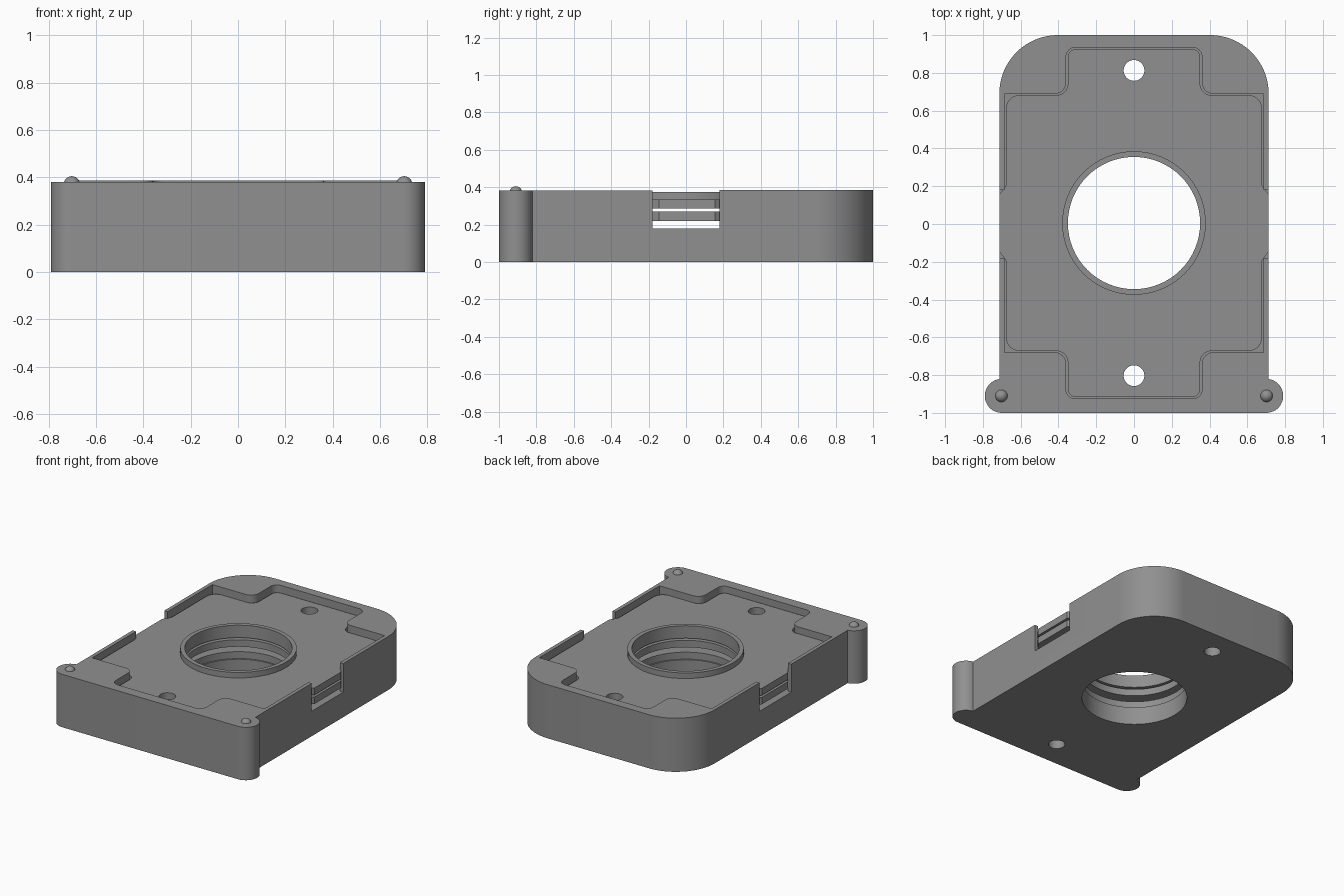
import bpy, bmesh, math
from mathutils import Vector

if "Cube" in bpy.data.objects:
    bpy.data.objects.remove(bpy.data.objects["Cube"])

grey = bpy.data.materials.new("grey plastic")
grey.diffuse_color = (0.28, 0.28, 0.28, 1)
grey.use_nodes = True
grey.node_tree.nodes["Principled BSDF"].inputs["Base Color"].default_value = grey.diffuse_color
CY = 0.005  # centre line of the opening and tray


def arc(cx, cy, r, a0, a1, n):
    return [(cx + r * math.cos(math.radians(a0 + (a1 - a0) * i / n)),
             cy + r * math.sin(math.radians(a0 + (a1 - a0) * i / n))) for i in range(n + 1)]


def circle(cx, cy, r, n=64):
    return arc(cx, cy, r, 0, 360, n)[:-1]


def fillet(points, n=8):
    """Round the corners of a polygon given as (x, y, radius)."""
    out = []
    for i, (x, y, r) in enumerate(points):
        p = Vector((x, y))
        if r == 0:
            out.append((x, y))
            continue
        a = (Vector(points[i - 1][:2]) - p).normalized()
        b = (Vector(points[(i + 1) % len(points)][:2]) - p).normalized()
        half = a.angle(b) / 2
        c = p + (a + b).normalized() * (r / math.sin(half))
        s, e = p + a * (r / math.tan(half)) - c, p + b * (r / math.tan(half)) - c
        a0 = math.atan2(s.y, s.x)
        turn = (math.atan2(e.y, e.x) - a0 + math.pi) % (2 * math.pi) - math.pi
        out += [(c.x + r * math.cos(a0 + turn * k / n),
                 c.y + r * math.sin(a0 + turn * k / n)) for k in range(n + 1)]
    return out


def prism(name, outline, z0, z1):
    bm = bmesh.new()
    face = bm.faces.new([bm.verts.new((x, y, z0)) for x, y in outline])
    top = bmesh.ops.extrude_face_region(bm, geom=[face])["geom"]
    bmesh.ops.translate(bm, vec=(0, 0, z1 - z0),
                        verts=[v for v in top if isinstance(v, bmesh.types.BMVert)])
    bmesh.ops.recalc_face_normals(bm, faces=bm.faces)
    me = bpy.data.meshes.new(name)
    bm.to_mesh(me)
    bm.free()
    ob = bpy.data.objects.new(name, me)
    bpy.context.collection.objects.link(ob)
    me.materials.append(grey)
    return ob


def cut(ob, cutters):
    for c in cutters:
        c.hide_render = True
        m = ob.modifiers.new("cut", 'BOOLEAN')
        m.operation, m.solver, m.object = 'DIFFERENCE', 'EXACT', c
    bpy.context.view_layer.update()
    me = bpy.data.meshes.new_from_object(ob.evaluated_get(bpy.context.evaluated_depsgraph_get()))
    ob.modifiers.clear()
    ob.data = me
    for c in cutters:
        bpy.data.objects.remove(c)


def smooth(ob):
    bpy.ops.object.select_all(action='DESELECT')
    ob.select_set(True)
    bpy.context.view_layer.objects.active = ob
    bpy.ops.object.shade_smooth_by_angle(angle=math.radians(30))


def openings():
    return [prism("opening_cutter", circle(0, CY, 0.35), -0.1, 0.6),
            prism("back_hole_cutter", circle(0, CY + 0.808, 0.055, 32), -0.1, 0.6),
            prism("front_hole_cutter", circle(0, CY - 0.808, 0.055, 32), -0.1, 0.6)]


def mirrored(quarter):
    """Complete an outline from its right back quarter, in both directions."""
    right = [(x, -y, r) for x, y, r in reversed(quarter)] + quarter
    full = right + [(-x, y, r) for x, y, r in reversed(right)]
    return [(x, y + CY, r) for x, y, r in full]


# Shell: rounded back corners, round ears at the front corners
half = (arc(0.70, -0.91, 0.09, -90, 80, 20) + [(0.713, -0.821)]
        + arc(0.403, 0.69, 0.31, 0, 90, 24))
shell = prism("shell", half + [(-x, y) for x, y in reversed(half)], 0, 0.381)
for v in shell.data.vertices:
    if v.co.z > 0.3 and v.co.y > 0:
        v.co.z = 0.381

# Tray pocket and side windows
pocket = fillet(mirrored([(0.686, 0.684, 0), (0.36, 0.684, 0.06), (0.36, 0.93, 0.05)]))
window = [(-1, -0.18), (1, -0.18), (1, 0.18), (-1, 0.18)]
cut(shell, [prism("pocket_cutter", pocket, 0.18, 0.6),
            prism("window_cutter", window, 0.18, 0.6),
            prism("seat_cutter", circle(0, CY, 0.36), 0.13, 0.6)] + openings())
for v in shell.data.vertices:  # the back rim stands slightly higher
    if v.co.z > 0.37 and v.co.y > 0.1:
        v.co.z = 0.386
smooth(shell)

# Two loose plates with side tabs that reach into the windows
plate_outline = fillet(mirrored([
    (0.713, 0.15, 0), (0.677, 0.2, 0.03), (0.677, 0.677, 0.07),
    (0.35, 0.677, 0.06), (0.35, 0.922, 0.045)]))
for name, z0, z1 in (("lower_plate", 0.22, 0.27), ("upper_plate", 0.285, 0.335)):
    plate = prism(name, plate_outline, z0, z1)
    cut(plate, openings())
    smooth(plate)

# Raised collar around the opening
collar = prism("collar", circle(0, CY, 0.38), 0.335, 0.375)
cut(collar, [prism("collar_cutter", circle(0, CY, 0.35), 0.2, 0.6)])
smooth(collar)

# Small domed pins on the ears
for side, x in (("left", -0.702), ("right", 0.702)):
    bpy.ops.mesh.primitive_uv_sphere_add(segments=24, ring_count=12, radius=0.034,
                                         location=(x, -0.91, 0.371))
    pin = bpy.context.object
    pin.name = side + "_pin"
    pin.data.materials.append(grey)
    smooth(pin)
